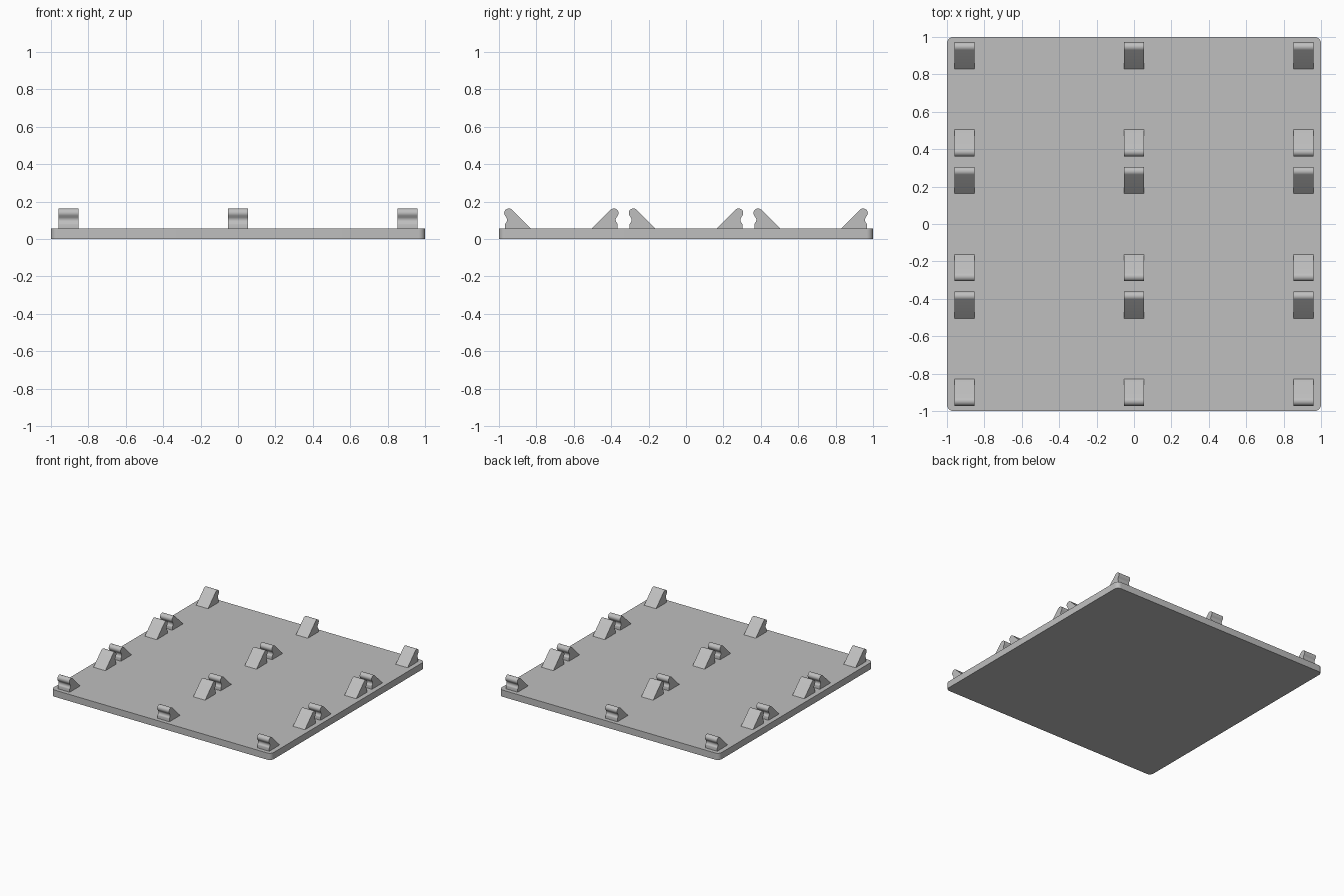
import bpy
import bmesh
from math import radians, sin, cos

cube = bpy.data.objects.get("Cube")
if cube:
    bpy.data.objects.remove(cube, do_unlink=True)

PLATE_TOP = 0.055
CORNER = 0.035
HALF_WIDTH = 0.054

grey = bpy.data.materials.new("light grey")
grey.use_nodes = True
colour = (0.52, 0.52, 0.52, 1)
grey.diffuse_color = colour
grey.node_tree.nodes["Principled BSDF"].inputs["Base Color"].default_value = colour


def arc(cx, cy, r, start, end, steps):
    """Points along a circular arc, angles in degrees."""
    angles = [radians(start + (end - start) * i / steps) for i in range(steps + 1)]
    return [(cx + r * cos(a), cy + r * sin(a)) for a in angles]


def prism(name, outline, offset):
    """Solid made by sweeping a closed 3D outline along an offset."""
    bm = bmesh.new()
    face = bm.faces.new([bm.verts.new(p) for p in outline])
    swept = bmesh.ops.extrude_face_region(bm, geom=[face], use_keep_orig=True)
    moved = [v for v in swept["geom"] if isinstance(v, bmesh.types.BMVert)]
    bmesh.ops.translate(bm, verts=moved, vec=offset)
    bmesh.ops.recalc_face_normals(bm, faces=bm.faces)
    mesh = bpy.data.meshes.new(name)
    bm.to_mesh(mesh)
    bm.free()
    mesh.materials.append(grey)
    obj = bpy.data.objects.new(name, mesh)
    bpy.context.collection.objects.link(obj)
    bpy.ops.object.select_all(action="DESELECT")
    obj.select_set(True)
    bpy.context.view_layer.objects.active = obj
    bpy.ops.object.shade_smooth_by_angle(angle=radians(30))
    return obj


# Base plate with rounded corners
inner = 1 - CORNER
plate = []
for sx, sy, start in ((1, 1, 0), (-1, 1, 90), (-1, -1, 180), (1, -1, 270)):
    plate += arc(sx * inner, sy * inner, CORNER, start, start + 90, 8)
prism("base_plate", [(x, y, 0) for x, y in plate], (0, 0, PLATE_TOP))

# Clip profile: sloped back, rounded head, concave notch, upright foot
profile = [(0.143, PLATE_TOP)]
profile += arc(0.0245, 0.1385, 0.0245, 45, 215, 14)
profile += arc(-0.008, 0.102, 0.023, 38, -50, 8)
profile += [(0.005, 0.078), (0.005, PLATE_TOP)]

# Facing pairs of clips in three columns
for column, x in (("right", -0.907), ("middle", 0), ("left", 0.907)):
    for row, tip in (("front", -0.972), ("centre", -0.306), ("back", 0.361)):
        for side, sign in (("a", 1), ("b", -1)):
            y = tip if sign > 0 else -tip
            outline = [(x - HALF_WIDTH, y + sign * d, z) for d, z in profile]
            prism(f"clip_{column}_{row}_{side}", outline, (2 * HALF_WIDTH, 0, 0))
